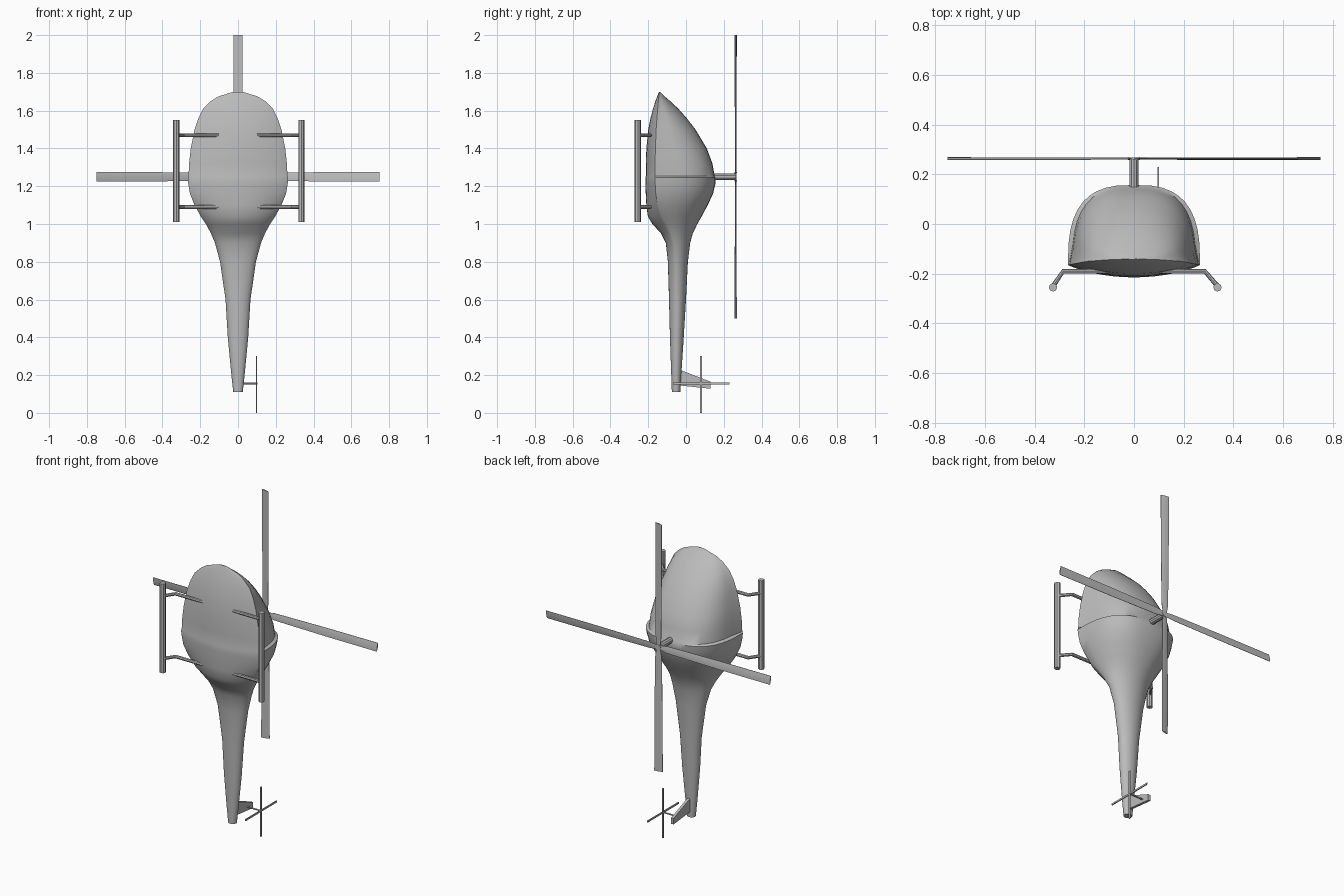
import bpy, bmesh, math
from mathutils import Vector

if "Cube" in bpy.data.objects:
    bpy.data.objects.remove(bpy.data.objects["Cube"])

grey = bpy.data.materials.new("light_grey")
grey.diffuse_color = (0.5, 0.5, 0.5, 1)
grey.use_nodes = True
grey.node_tree.nodes["Principled BSDF"].inputs["Base Color"].default_value = grey.diffuse_color


def finish(name, bm, angle=35):
    bmesh.ops.recalc_face_normals(bm, faces=bm.faces)
    me = bpy.data.meshes.new(name)
    bm.to_mesh(me)
    bm.free()
    ob = bpy.data.objects.new(name, me)
    me.materials.append(grey)
    bpy.context.collection.objects.link(ob)
    bpy.ops.object.select_all(action='DESELECT')
    ob.select_set(True)
    bpy.context.view_layer.objects.active = ob
    bpy.ops.object.shade_smooth_by_angle(angle=math.radians(angle))
    return ob


def loft(name, rings, angle=35):
    bm = bmesh.new()
    loops = [[bm.verts.new(p) for p in r] for r in rings]
    n = len(loops[0])
    for a, b in zip(loops, loops[1:]):
        for i in range(n):
            j = (i + 1) % n
            bm.faces.new((a[i], a[j], b[j], b[i]))
    bm.faces.new(loops[0])
    bm.faces.new(loops[-1])
    return finish(name, bm, angle)


def tube(name, points, r, sides=8):
    """Round bar along a polyline, each joint cut on its mean direction."""
    pts = [Vector(p) for p in points]
    rings = []
    for i, p in enumerate(pts):
        d = (pts[min(i + 1, len(pts) - 1)] - pts[max(i - 1, 0)]).normalized()
        u = d.orthogonal().normalized() if abs(d.z) > 0.9 else Vector((0, 0, 1))
        v = d.cross(u)
        rings.append([p + r * (u * math.cos(k * math.tau / sides) + v * math.sin(k * math.tau / sides))
                      for k in range(sides)])
    return loft(name, rings)


# Fuselage stations: height, half width, belly y, rim y, roof y, squareness
stations = [
    (0.11, .025, -.075, -.052, -.030, 2), (0.20, .035, -.078, -.052, -.025, 2),
    (0.40, .054, -.085, -.050, -.012, 2), (0.60, .066, -.090, -.048, 0, 2),
    (0.80, .095, -.096, -.050, .010, 2), (0.90, .122, -.107, -.060, .022, 2),
    (0.95, .143, -.132, -.080, .036, 2), (1.00, .170, -.178, -.105, .060, 2.1),
    (1.04, .197, -.202, -.130, .083, 2.2), (1.10, .230, -.210, -.150, .115, 2.4),
    (1.16, .254, -.213, -.160, .143, 2.6), (1.21, .263, -.215, -.163, .155, 2.7),
    (1.245, .266, -.215, -.165, .157, 2.8), (1.253, .262, -.213, -.165, .152, 2.7),
    (1.32, .259, -.212, -.164, .140, 2.6), (1.40, .250, -.210, -.162, .110, 2.4),
    (1.50, .230, -.200, -.158, .050, 2.2), (1.56, .210, -.188, -.154, .004, 2.1),
    (1.61, .185, -.175, -.150, -.040, 2), (1.65, .145, -.162, -.147, -.083, 2),
    (1.675, .105, -.153, -.144, -.112, 2), (1.70, .025, -.143, -.141, -.138, 2)]


def section(z, w, belly, rim, roof, n):
    pts = []
    cabin = min(1, max(0, (z - 0.9) / 0.2))    # tail is round, cabin has a sharp rim
    canopy = 0.95 if z > 1.25 else 1           # canopy is set in from the rim
    for k in range(40):
        t = math.tau * k / 40
        c, s = math.cos(t), math.sin(t)
        if s >= -1e-6:
            s = max(s, 0)
            x = w * math.copysign(abs(c) ** (2 / n), c) * (canopy if s > 0.1 else 1)
            y = rim + (roof - rim) * s ** (2 / n)
        else:
            x = w * c
            y = rim - (rim - belly) * (-s) ** (1 + 0.8 * cabin)
        pts.append((x, y, z))
    return pts


loft("fuselage", [section(*s) for s in stations], 40)

# Landing skids and bent struts
for side, label in ((-1, "left"), (1, "right")):
    x = 0.005 + side * 0.331
    tube("skid_" + label, [(x, -.255, 1.01), (x, -.255, 1.55)], 0.017)
    for z, end in ((1.09, "rear"), (1.47, "front")):
        tube(f"strut_{end}_{label}", [(side * .10, -.19, z), (side * .285, -.19, z), (x, -.25, z)], 0.010)

# Main rotor: mast, hub and four slightly pitched blades
tube("rotor_mast", [(0, .10, 1.25), (0, .268, 1.25)], 0.018, 10)
HUB = Vector((0, .263, 1.25))
for k in range(4):
    a = k * math.pi / 2
    along = Vector((math.cos(a), 0, math.sin(a)))
    across = Vector((-math.sin(a), 0, math.cos(a)))
    rings = []
    for d, w, p in ((0, .012, 0), (.06, .020, .003), (.40, .024, .004), (.75, .0245, .005)):
        c = HUB + along * d
        rings.append([c + across * w * u + Vector((0, p * u + h, 0))
                      for u, h in ((-1, -.001), (0, -.004), (1, -.001), (1, .001), (0, .004), (-1, .001))])
    loft(f"main_blade_{k + 1}", rings)

# Tail fin: tapered plate
fin = [(-.05, .235), (.13, .165), (.13, .128), (-.05, .147)]
loft("tail_fin", [[(x, y, z) for y, z in fin] for x in (-.008, .008)])

# Tail rotor: shaft and crossed thin blades
tube("tail_rotor_shaft", [(0, .08, .155), (.102, .08, .155)], 0.005, 6)
for name, dy, dz in (("upright", .005, .15), ("level", .15, .005)):
    bm = bmesh.new()
    bmesh.ops.create_cube(bm, size=2)
    for v in bm.verts:
        v.co = (.098 + v.co.x * .003, .08 + v.co.y * dy, .15 + v.co.z * dz + (.005 if dz < .1 else 0))
    finish("tail_rotor_blade_" + name, bm)
